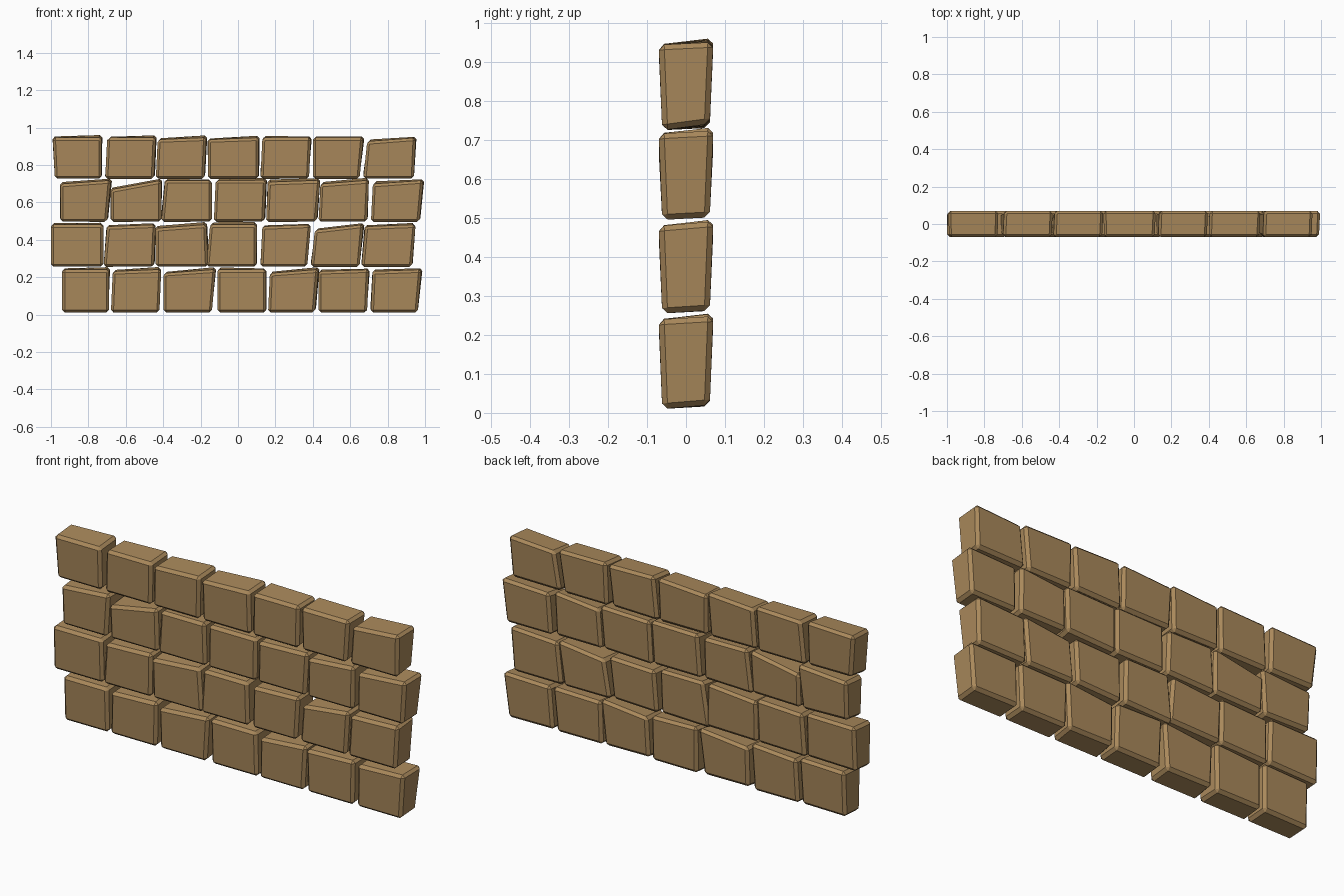
import bpy, bmesh, random

if "Cube" in bpy.data.objects:
    bpy.data.objects.remove(bpy.data.objects["Cube"])

random.seed(4)

tan = bpy.data.materials.new("tan_stone")
tan.diffuse_color = (0.40, 0.25, 0.105, 1)
tan.use_nodes = True
tan.node_tree.nodes["Principled BSDF"].inputs["Base Color"].default_value = tan.diffuse_color

# Row heights (bottom, top)
HEIGHTS = [(0.01, 0.24), (0.255, 0.48), (0.495, 0.717), (0.725, 0.945)]

# Stones per row: left, right, left lean, right lean, drop of the top left corner
ROWS = [
    [(-.94, -.69, 0, 0, 0), (-.68, -.42, .01, .01, .01), (-.40, -.14, 0, .02, .02),
     (-.11, .15, 0, 0, 0), (.16, .41, .01, .02, .02), (.43, .69, 0, .01, .01),
     (.71, .96, .01, .02, .01)],
    [(-1.0, -.72, 0, 0, 0), (-.72, -.45, .02, .01, .01), (-.44, -.16, 0, -.01, .02),
     (-.17, .10, .02, 0, 0), (.12, .37, .01, .02, .01), (.39, .65, .02, .02, .03),
     (.66, .93, .02, .02, .01)],
    [(-.95, -.70, 0, .02, .02), (-.68, -.41, 0, 0, .05), (-.41, -.14, .02, 0, 0),
     (-.13, .14, .01, .01, 0), (.15, .42, .01, .02, .01), (.43, .69, .01, .01, .02),
     (.71, .97, .01, .02, .02)],
    [(-.98, -.73, -.01, 0, 0), (-.71, -.45, .01, .01, 0), (-.44, -.18, .01, .01, .01),
     (-.16, .11, 0, 0, .01), (.12, .38, .01, .01, 0), (.40, .65, 0, .02, 0),
     (.67, .94, .02, .01, .02)],
]


def stone(name, left, right, lean_l, lean_r, drop, z0, z1):
    """Skewed six-sided block with chamfered edges."""
    bm = bmesh.new()
    bmesh.ops.create_cube(bm, size=2)
    for v in bm.verts:
        is_right, is_back, is_top = (c > 0 for c in v.co)
        x = right if is_right else left
        z = z1 if is_top else z0
        y = 0.07 if is_top else 0.061
        if is_top:
            x += lean_r if is_right else lean_l
            z -= 0 if is_right else drop
        if is_back:
            x += random.uniform(-0.004, 0.008)
            z += random.uniform(0.006, 0.018)
        v.co = (x, y if is_back else -y, z)
    bmesh.ops.bevel(bm, geom=bm.edges[:], offset=0.014, segments=1,
                    affect='EDGES', profile=0.5)
    bmesh.ops.recalc_face_normals(bm, faces=bm.faces[:])
    mesh = bpy.data.meshes.new(name)
    bm.to_mesh(mesh)
    bm.free()
    mesh.materials.append(tan)
    bpy.context.collection.objects.link(bpy.data.objects.new(name, mesh))


# Lay the wall row by row
for r, (row, (z0, z1)) in enumerate(zip(ROWS, HEIGHTS), 1):
    for c, shape in enumerate(row, 1):
        stone(f"wall_stone_{r}_{c}", *shape, z0, z1)
